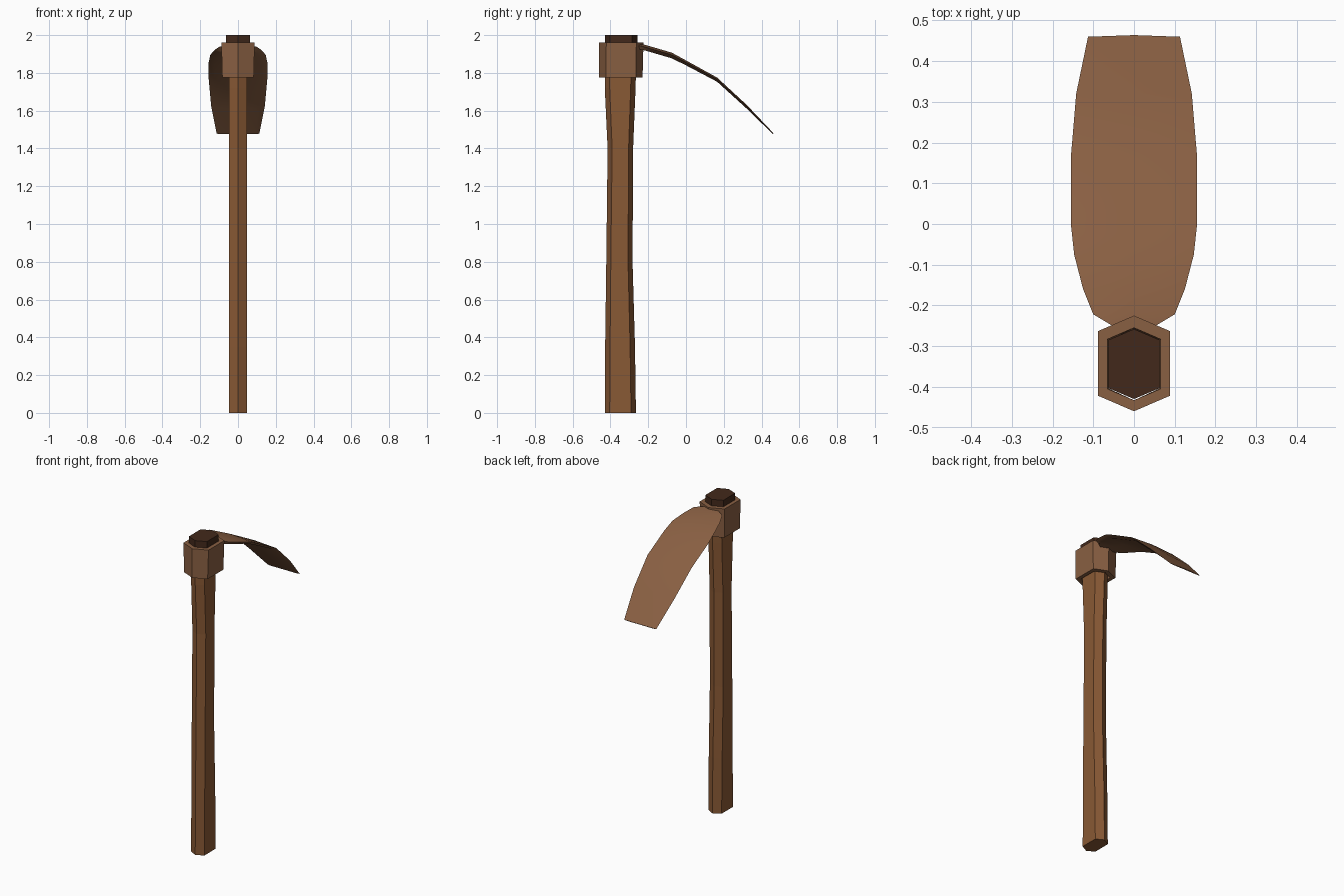
import bpy, bmesh

if "Cube" in bpy.data.objects:
    bpy.data.objects.remove(bpy.data.objects["Cube"])


def material(name, color):
    m = bpy.data.materials.new(name)
    m.diffuse_color = (*color, 1)
    m.use_nodes = True
    m.node_tree.nodes["Principled BSDF"].inputs["Base Color"].default_value = m.diffuse_color
    return m


wood = material("brown_wood", (0.25, 0.10, 0.035))
dark = material("dark_end", (0.055, 0.022, 0.011))
metal = material("brown_metal", (0.25, 0.115, 0.055))


def loft(name, rings, mats, closed=False, smooth=False):
    """Skin a list of equal-length point rings; cap the ends or join them up."""
    bm = bmesh.new()
    vs = [[bm.verts.new(p) for p in r] for r in rings]
    n = len(rings[0])
    pairs = list(zip(vs, vs[1:]))
    if closed:
        pairs.append((vs[-1], vs[0]))
    else:
        bm.faces.new(vs[0][::-1])
        bm.faces.new(vs[-1])
    for a, b in pairs:
        for i in range(n):
            j = (i + 1) % n
            bm.faces.new((a[i], a[j], b[j], b[i]))
    bmesh.ops.recalc_face_normals(bm, faces=bm.faces)
    me = bpy.data.meshes.new(name)
    bm.to_mesh(me)
    bm.free()
    ob = bpy.data.objects.new(name, me)
    bpy.context.collection.objects.link(ob)
    for m in mats:
        me.materials.append(m)
    if smooth:
        bpy.context.view_layer.objects.active = ob
        ob.select_set(True)
        bpy.ops.object.shade_smooth_by_angle(angle=0.6)
        ob.select_set(False)
    return ob


def hexagon(z, w, front, back, chamfer):
    """Hexagon with points on +-y and flat sides on +-x."""
    f, b = front + chamfer, back - chamfer
    return [(0, front, z), (w, f, z), (w, b, z), (0, back, z), (-w, b, z), (-w, f, z)]


# handle: slightly waisted hexagonal shaft, wider where it leaves the socket
handle = loft("handle", [hexagon(*r) for r in (
    (0.0, 0.047, -0.430, -0.265, 0.026),
    (0.35, 0.047, -0.428, -0.270, 0.026),
    (0.80, 0.047, -0.422, -0.283, 0.024),
    (1.40, 0.047, -0.415, -0.280, 0.024),
    (1.72, 0.047, -0.430, -0.267, 0.026),
    (1.80, 0.047, -0.430, -0.265, 0.026),
    (1.95, 0.063, -0.430, -0.258, 0.027),
    (2.00, 0.063, -0.430, -0.258, 0.027))], [wood, dark])
for p in handle.data.polygons:
    if p.center.z > 1.96:
        p.material_index = 1

# socket: hollow hexagonal collar
loft("socket", [hexagon(*r) for r in (
    (1.775, 0.083, -0.460, -0.230, 0.036),
    (1.960, 0.088, -0.460, -0.225, 0.038),
    (1.960, 0.065, -0.433, -0.255, 0.028),
    (1.775, 0.060, -0.433, -0.258, 0.028))], [metal], closed=True)

# blade: stations of (y, top z, half width, thickness)
stations = (
    (-0.255, 1.957, 0.045, 0.030), (-0.222, 1.950, 0.100, 0.030),
    (-0.160, 1.932, 0.125, 0.030), (-0.075, 1.907, 0.147, 0.030),
    (0.000, 1.866, 0.155, 0.026), (0.165, 1.775, 0.155, 0.022),
    (0.320, 1.632, 0.142, 0.020), (0.460, 1.480, 0.113, 0.004))
rings = []
for y, z, w, t in stations:
    rim = z - 0.4 * t
    inner = 0.8 * w
    rings.append([(-w, y, rim), (0, y + (0.004 if y > 0.4 else 0), z), (w, y, rim),
                  (inner, y, z - t), (0, y, z - 0.9 * t), (-inner, y, z - t)])
loft("blade", rings, [metal], smooth=True)
